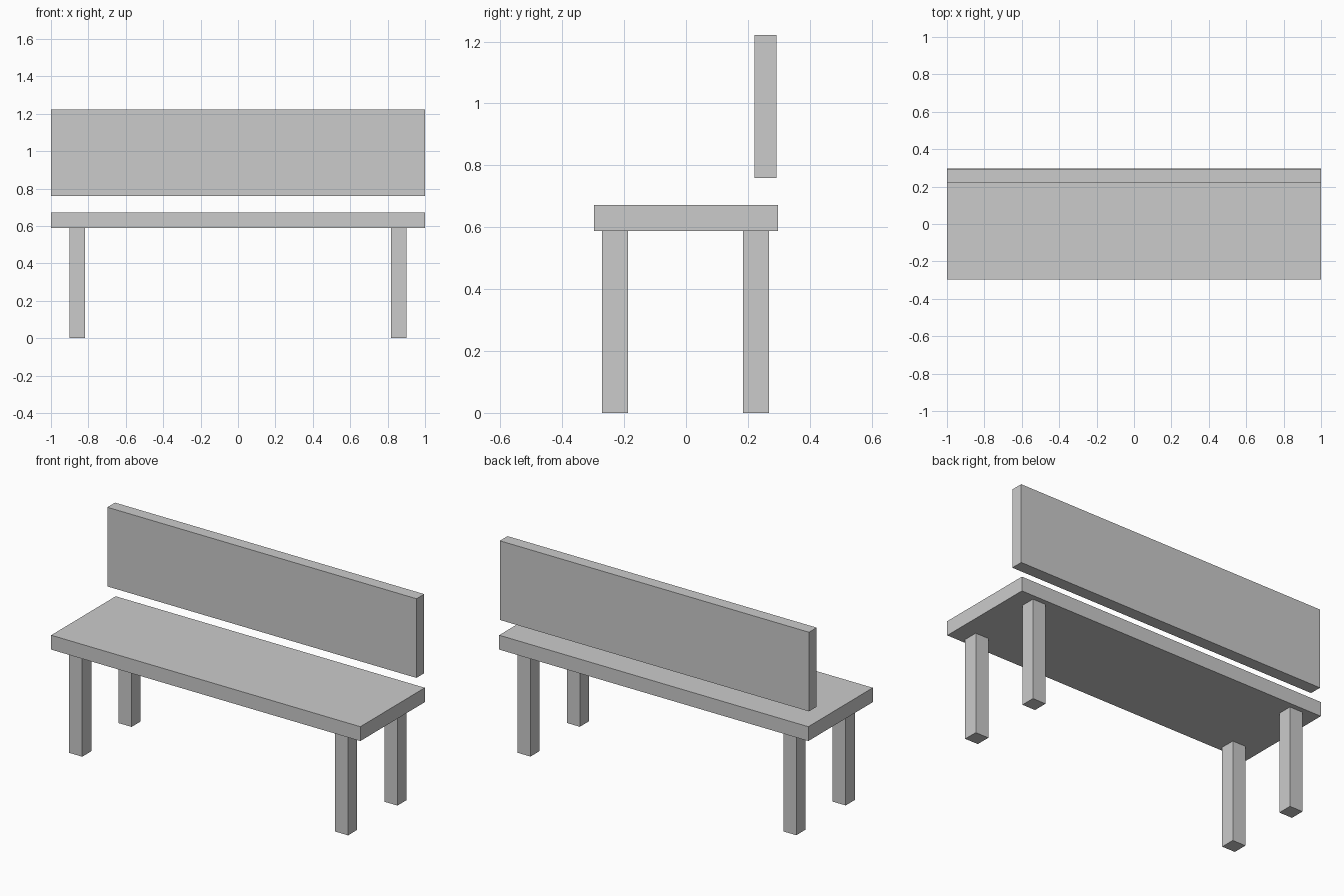
import bpy

if "Cube" in bpy.data.objects:
    bpy.data.objects.remove(bpy.data.objects["Cube"])


def box(name, x, y, z):
    """Box spanning the given (min, max) ranges."""
    bpy.ops.mesh.primitive_cube_add(size=1, location=[(a + b) / 2 for a, b in (x, y, z)])
    obj = bpy.context.object
    obj.name = name
    obj.scale = [b - a for a, b in (x, y, z)]
    bpy.ops.object.transform_apply(location=False, rotation=False, scale=True)
    return obj


# Seat slab and the separate backrest panel above its rear edge
box("seat", (-1, 1), (-0.298, 0.298), (0.588, 0.672))
box("backrest", (-1, 1), (0.221, 0.292), (0.759, 1.222))

# Four square legs
LEG = 0.084
for side, cx in (("left", -0.86), ("right", 0.86)):
    for end, cy in (("front", -0.229), ("back", 0.227)):
        box(f"{end}_{side}_leg",
            (cx - LEG / 2, cx + LEG / 2),
            (cy - LEG / 2, cy + LEG / 2),
            (0, 0.588))
